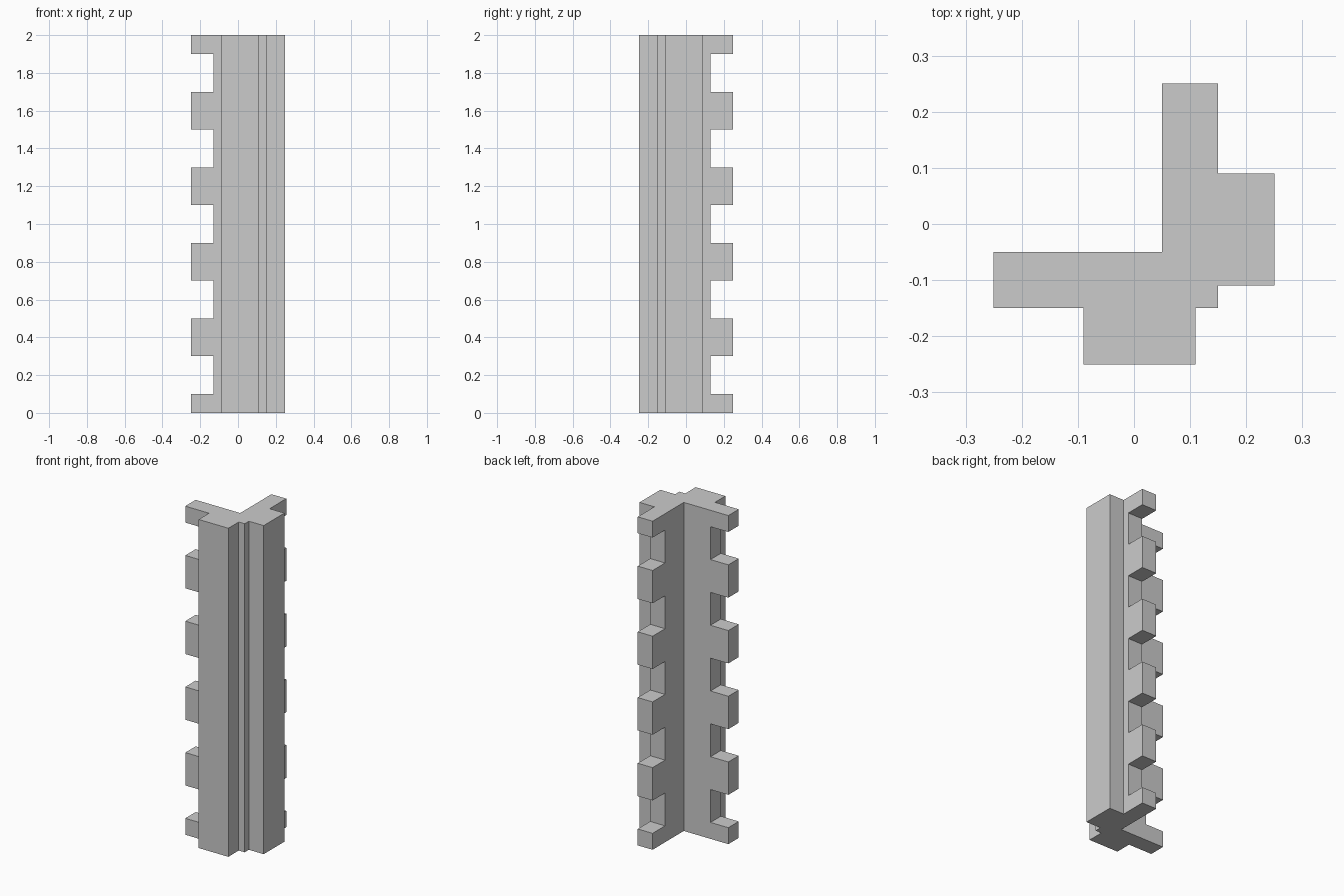
import bpy
import bmesh
from mathutils import Matrix, Vector

if "Cube" in bpy.data.objects:
    bpy.data.objects.remove(bpy.data.objects["Cube"])

HEIGHT = 2.0


def make_object(name, bm):
    bmesh.ops.recalc_face_normals(bm, faces=bm.faces)
    mesh = bpy.data.meshes.new(name)
    bm.to_mesh(mesh)
    bm.free()
    obj = bpy.data.objects.new(name, mesh)
    bpy.context.collection.objects.link(obj)
    return obj


def add_box(bm, lo, hi):
    lo, hi = Vector(lo), Vector(hi)
    matrix = Matrix.Translation((lo + hi) / 2) @ Matrix.Diagonal((*(hi - lo), 1))
    bmesh.ops.create_cube(bm, size=1, matrix=matrix)


# Corner post: half of the cross-section, mirrored across the line y = -x
half = [(0.15, -0.15), (0.15, -0.11), (0.25, -0.11), (0.25, 0.09),
        (0.15, 0.09), (0.15, 0.25), (0.05, 0.25), (0.05, -0.05)]
mirrored = [(-y, -x) for x, y in reversed(half[1:-1])]
profile = half + mirrored
bm = bmesh.new()
base = bm.faces.new([bm.verts.new((x, y, 0)) for x, y in profile])
top = bmesh.ops.extrude_face_region(bm, geom=[base])["geom"]
bmesh.ops.translate(bm, vec=(0, 0, HEIGHT),
                    verts=[v for v in top if isinstance(v, bmesh.types.BMVert)])
post = make_object("corner_post", bm)

# Notches cut into the free edge of both arms, leaving the teeth
bm = bmesh.new()
for i in range(5):
    z0, z1 = 0.1 + 0.4 * i, 0.3 + 0.4 * i
    add_box(bm, (-0.3, -0.2, z0), (-0.13, 0.0, z1))
    add_box(bm, (0.0, 0.13, z0), (0.2, 0.3, z1))
cutter = make_object("notch_cutter", bm)
cutter.hide_render = True

cut = post.modifiers.new("notches", 'BOOLEAN')
cut.operation = 'DIFFERENCE'
cut.solver = 'EXACT'
cut.object = cutter
bpy.context.view_layer.objects.active = post
bpy.ops.object.modifier_apply(modifier=cut.name)
bpy.data.objects.remove(cutter)
